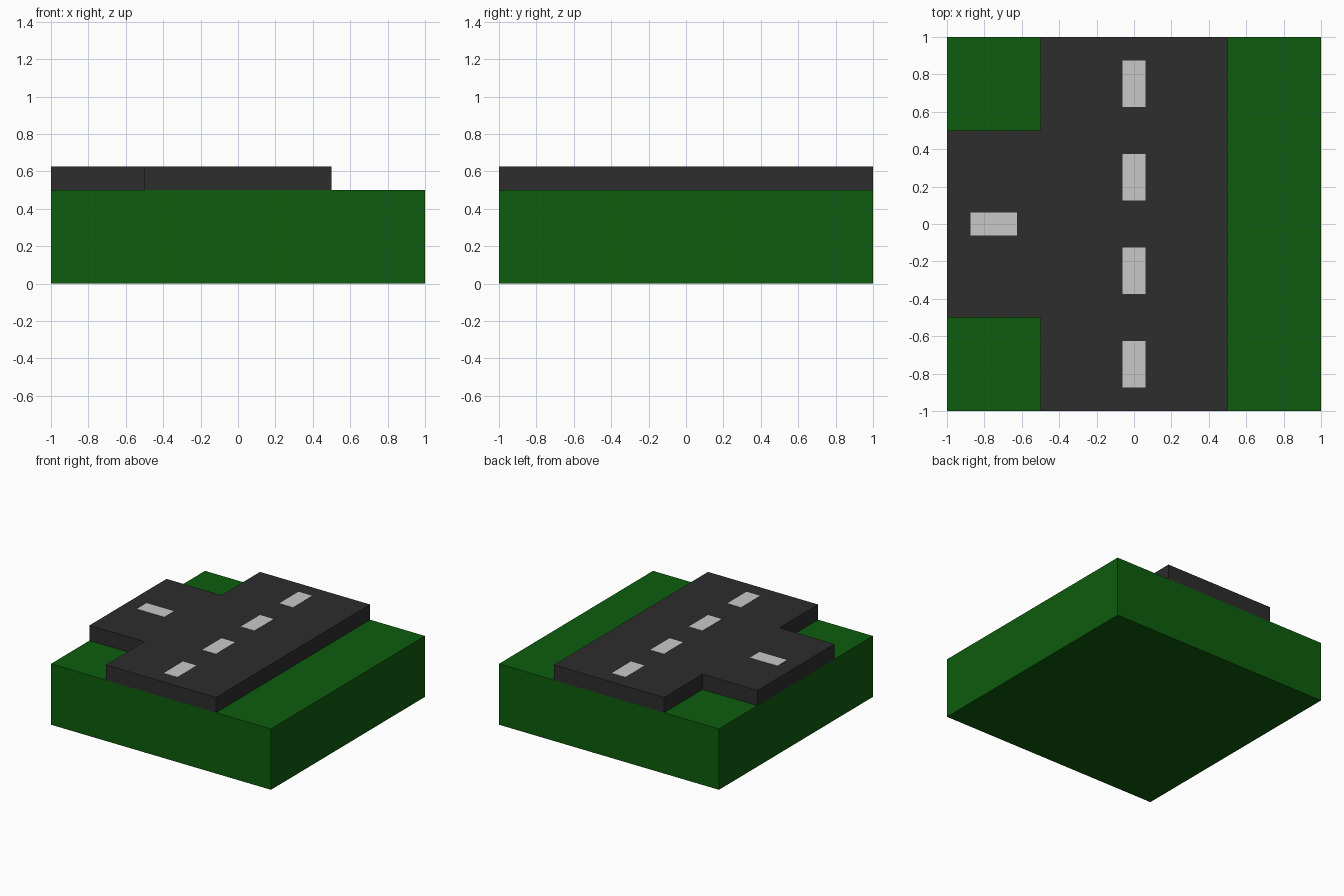
import bpy, bmesh

if "Cube" in bpy.data.objects:
    bpy.data.objects.remove(bpy.data.objects["Cube"])


def material(name, rgb):
    m = bpy.data.materials.new(name)
    m.diffuse_color = (*rgb, 1.0)
    m.use_nodes = True
    m.node_tree.nodes["Principled BSDF"].inputs["Base Color"].default_value = m.diffuse_color
    return m


grass = material("grass green", (0.004, 0.107, 0.004))
asphalt = material("asphalt grey", (0.026, 0.026, 0.026))
paint = material("marking light grey", (0.584, 0.584, 0.584))


def slab(name, outline, z0, z1, mat):
    """Extrude a flat outline from z0 up to z1."""
    bm = bmesh.new()
    face = bm.faces.new([bm.verts.new((x, y, z0)) for x, y in outline])
    new = bmesh.ops.extrude_face_region(bm, geom=[face])["geom"]
    bmesh.ops.translate(bm, vec=(0, 0, z1 - z0),
                        verts=[v for v in new if isinstance(v, bmesh.types.BMVert)])
    bmesh.ops.recalc_face_normals(bm, faces=bm.faces)
    mesh = bpy.data.meshes.new(name)
    bm.to_mesh(mesh)
    bm.free()
    mesh.materials.append(mat)
    obj = bpy.data.objects.new(name, mesh)
    bpy.context.collection.objects.link(obj)
    return obj


def rect(cx, cy, w, d):
    return [(cx - w / 2, cy - d / 2), (cx + w / 2, cy - d / 2),
            (cx + w / 2, cy + d / 2), (cx - w / 2, cy + d / 2)]


# Grass block
slab("grass_base", rect(0, 0, 2, 2), 0, 0.5, grass)

# T-junction road, side street leaving to the left
slab("road", [(-0.5, -1), (0.5, -1), (0.5, 1), (-0.5, 1),
              (-0.5, 0.5), (-1, 0.5), (-1, -0.5), (-0.5, -0.5)],
     0.5, 0.625, asphalt)

# Lane markings: thin plates on the road surface
for i in range(4):
    slab(f"main_marking_{i + 1}", rect(0, -0.75 + 0.5 * i, 0.125, 0.25),
         0.624, 0.627, paint)
slab("side_marking", rect(-0.75, 0, 0.25, 0.125), 0.624, 0.627, paint)
